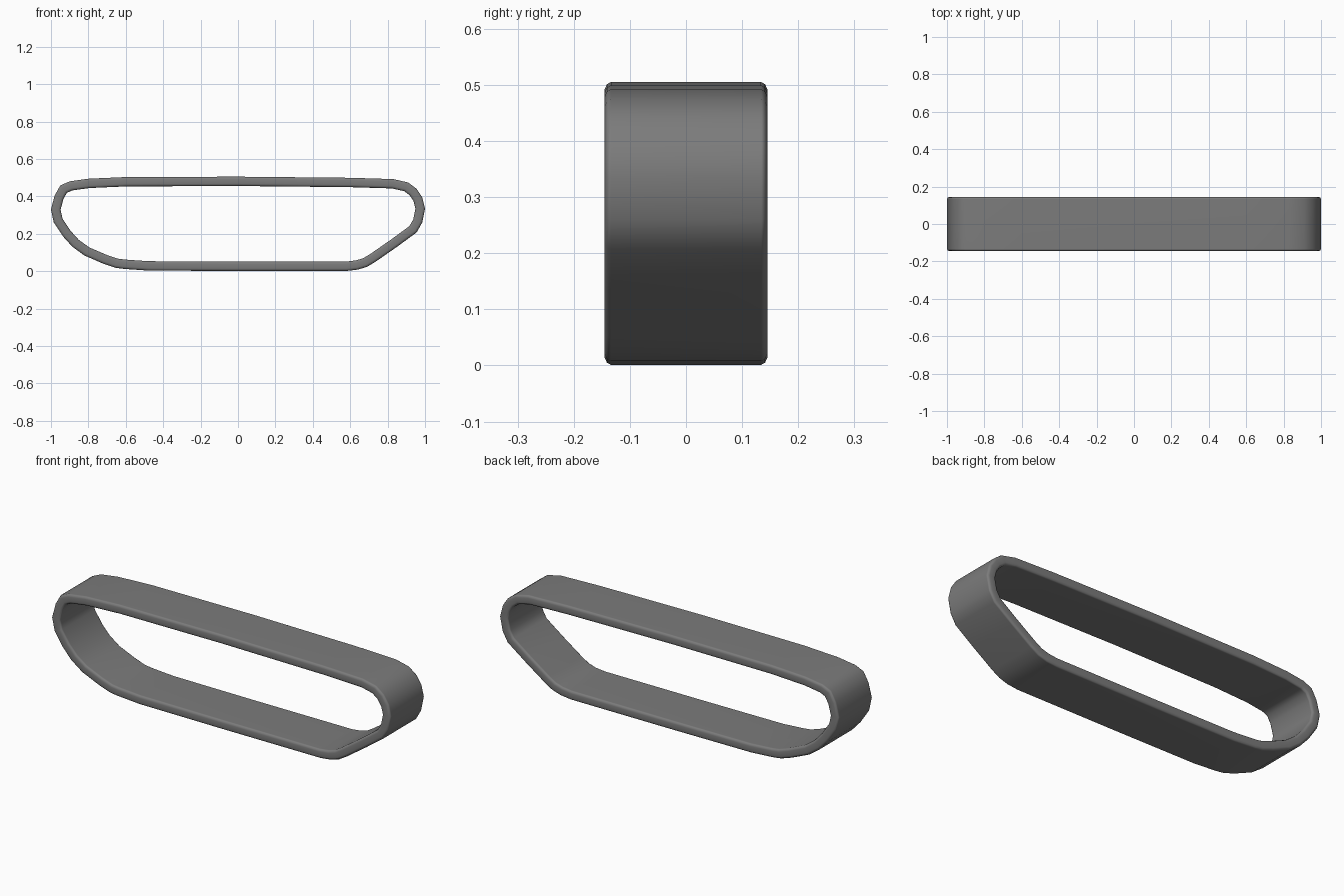
import bpy, bmesh
from mathutils import Vector

if "Cube" in bpy.data.objects:
    bpy.data.objects.remove(bpy.data.objects["Cube"])

# outer side outline of the track band, counter-clockwise from bottom left (x, z)
OUTLINE = [(-0.61, 0.012), (-0.48, 0.003), (0, 0.001), (0.58, 0.001), (0.64, 0.008),
           (0.69, 0.023), (0.735, 0.05), (0.85, 0.13), (0.955, 0.207), (0.985, 0.26),
           (1.0, 0.335), (0.985, 0.395), (0.955, 0.44), (0.91, 0.474), (0.83, 0.492),
           (0.6, 0.499), (0, 0.505), (-0.6, 0.503), (-0.8, 0.494), (-0.9, 0.480),
           (-0.95, 0.458), (-0.98, 0.405), (-1.0, 0.33), (-0.985, 0.26), (-0.935, 0.185),
           (-0.885, 0.13), (-0.82, 0.083), (-0.72, 0.04), (-0.655, 0.018)]
HALF_W, THICK = 0.145, 0.05

# rounded band cross-section (inward depth, y)
half = [(0, HALF_W - 0.011), (0.004, HALF_W - 0.004), (0.013, HALF_W),
        (THICK - 0.013, HALF_W), (THICK - 0.004, HALF_W - 0.004), (THICK, HALF_W - 0.011)]
SECTION = half + [(d, -y) for d, y in reversed(half)]


def sweep_band(name):
    pts = [Vector(p) for p in OUTLINE]
    n, m = len(pts), len(SECTION)
    bm = bmesh.new()
    rings = []
    for i, p in enumerate(pts):
        a = (p - pts[i - 1]).normalized()
        b = (pts[(i + 1) % n] - p).normalized()
        na, nb = Vector((-a.y, a.x)), Vector((-b.y, b.x))
        miter = (na + nb) / (1 + na.dot(nb))
        ring = []
        for d, y in SECTION:
            q = p + miter * d
            ring.append(bm.verts.new((q.x, y, q.y)))
        rings.append(ring)
    for i in range(n):
        r, s = rings[i], rings[(i + 1) % n]
        for j in range(m):
            k = (j + 1) % m
            bm.faces.new((r[j], r[k], s[k], s[j]))
    bmesh.ops.recalc_face_normals(bm, faces=bm.faces)
    me = bpy.data.meshes.new(name)
    bm.to_mesh(me)
    bm.free()
    ob = bpy.data.objects.new(name, me)
    bpy.context.collection.objects.link(ob)
    bpy.context.view_layer.objects.active = ob
    ob.select_set(True)
    bpy.ops.object.shade_smooth_by_angle(angle=0.9)
    # keep the wide faces evenly shaded up to the rounded edges
    ob.modifiers.new("weighted", 'WEIGHTED_NORMAL').keep_sharp = True
    return ob


# continuous track loop in dark rubber grey
band = sweep_band("track_band")
rubber = bpy.data.materials.new("dark_rubber")
rubber.diffuse_color = (0.2, 0.2, 0.2, 1)
rubber.use_nodes = True
rubber.node_tree.nodes["Principled BSDF"].inputs["Base Color"].default_value = rubber.diffuse_color
band.data.materials.append(rubber)
